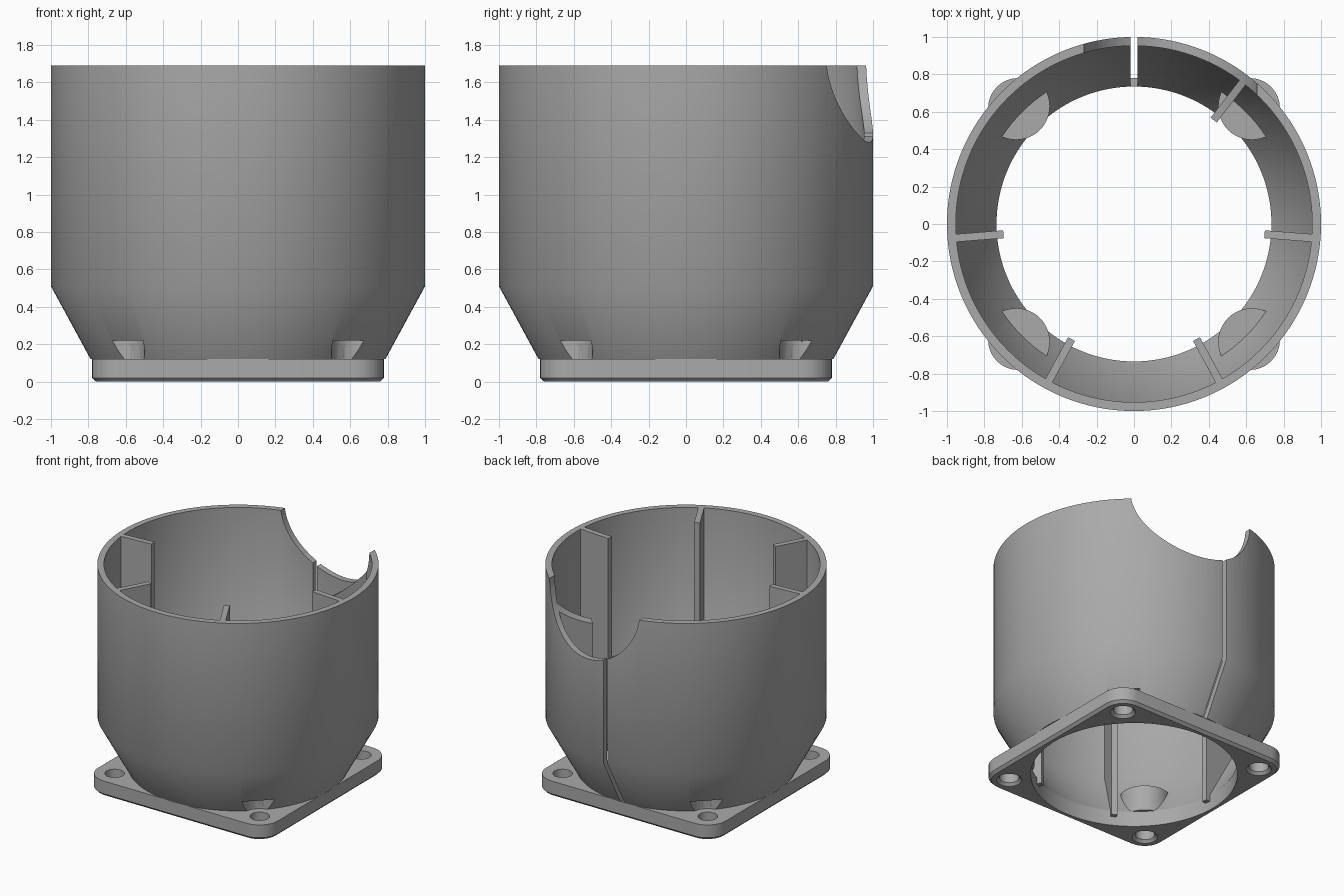
import bpy, bmesh, math
from mathutils import Matrix, Vector

old = bpy.data.objects.get("Cube")
if old:
    bpy.data.objects.remove(old)

HEIGHT, PLATE_TOP, SHOULDER = 1.69, 0.12, 0.51
BORE, SCREW = 0.735, 0.63

grey = bpy.data.materials.new("grey_plastic")
grey.use_nodes = True
grey.diffuse_color = (0.4, 0.4, 0.4, 1)
grey.node_tree.nodes["Principled BSDF"].inputs["Base Color"].default_value = (0.4, 0.4, 0.4, 1)


def circle(r, z, x=0, y=0, n=128):
    return [Vector((x + r * math.cos(math.tau * i / n), y + r * math.sin(math.tau * i / n), z))
            for i in range(n)]


def rounded_square(half, radius, z, steps=10):
    pts = []
    for k in range(4):
        cx = (half - radius) * (1 if k in (0, 3) else -1)
        cy = (half - radius) * (1 if k < 2 else -1)
        for i in range(steps + 1):
            a = math.pi / 2 * (k + i / steps)
            pts.append(Vector((cx + radius * math.cos(a), cy + radius * math.sin(a), z)))
    return pts


def loft(name, rings, closed=False):
    """Skin rings of equal length; cap the ends, or join last ring to first."""
    bm = bmesh.new()
    rows = [[bm.verts.new(p) for p in ring] for ring in rings]
    n = len(rows[0])
    pairs = list(zip(rows, rows[1:])) + ([(rows[-1], rows[0])] if closed else [])
    for lo, hi in pairs:
        for i in range(n):
            j = (i + 1) % n
            bm.faces.new((lo[i], lo[j], hi[j], hi[i]))
    if not closed:
        bm.faces.new(rows[0])
        bm.faces.new(rows[-1])
    bmesh.ops.recalc_face_normals(bm, faces=bm.faces)
    mesh = bpy.data.meshes.new(name)
    bm.to_mesh(mesh)
    bm.free()
    mesh.materials.append(grey)
    obj = bpy.data.objects.new(name, mesh)
    bpy.context.collection.objects.link(obj)
    return obj


def boolean(obj, cutters, operation="DIFFERENCE"):
    for c in cutters:
        m = obj.modifiers.new("cut", "BOOLEAN")
        m.object, m.operation, m.solver = c, operation, "EXACT"
    bpy.context.view_layer.update()
    baked = bpy.data.meshes.new_from_object(obj.evaluated_get(bpy.context.evaluated_depsgraph_get()))
    obj.modifiers.clear()
    obj.data = baked


def finish(obj):
    obj.data.shade_smooth()
    obj.data.set_sharp_from_angle(angle=math.radians(35))


def box(name, x0, x1, y0, y1, z0, z1):
    return loft(name, [[Vector((x, y, z)) for x, y in ((x0, y0), (x1, y0), (x1, y1), (x0, y1))]
                       for z in (z0, z1)])


corners = [(sx * SCREW, sy * SCREW) for sx in (-1, 1) for sy in (-1, 1)]

# Cutters: cable notch, back slit, screw pockets
notch = loft("notch_cutter", [[Vector((p.x + 0.195, y, p.y + 1.745)) for p in circle(0.466, 0, n=96)]
                              for y in (0.3, 1.3)])
slit = box("slit_cutter", -0.018, 0.018, 0.5, 1.3, PLATE_TOP - 0.01, 2)
pockets = [loft("pocket_cutter", [circle(0.13, z, x, y, 40) for z in (0.08, 0.22)])
           for x, y in corners]
cutters = [notch, slit] + pockets

# Cup wall: tapered foot and straight barrel
cup = loft("cup_wall", [circle(r, z) for r, z in (
    (0.788, PLATE_TOP), (1, SHOULDER), (1, HEIGHT),
    (0.953, HEIGHT), (0.953, SHOULDER), (BORE, PLATE_TOP))], closed=True)
boolean(cup, [notch, slit] + pockets)
finish(cup)

# Base plate: rounded square, chamfered underneath, bored and drilled
plate = loft("base_plate", [rounded_square(0.78 - c, 0.16 - c, z)
                            for c, z in ((0.02, 0), (0, 0.02), (0, PLATE_TOP))])
drills = [loft("bore_cutter", [circle(BORE, z) for z in (-0.1, 0.3)])]
for x, y in corners:
    drills.append(loft("screw_hole_cutter", [circle(r, z, x, y, 32) for r, z in (
        (0.11, -0.02), (0.07, 0.02), (0.07, 0.3))]))
boolean(plate, drills)
finish(plate)

# Screw pocket covers bulging inside the foot
limit = loft("cover_limit", [circle(r, z) for r, z in ((0.762, 0.1), (0.762, PLATE_TOP), (0.975, SHOULDER))])
for (x, y), pocket in zip(corners, pockets):
    side = ("back" if y > 0 else "front") + ("_left" if x > 0 else "_right")
    cover = loft("screw_cover_" + side, [circle(0.18, z, x, y, 48) for z in (PLATE_TOP, 0.32)])
    boolean(cover, [limit], "INTERSECT")
    boolean(cover, [pocket])
    finish(cover)

# Inner ribs, evenly stepped around the front
rib_outline = ((0.7, 0.07), (0.737, 0.07), (0.745, PLATE_TOP), (0.96, SHOULDER),
               (0.96, HEIGHT), (0.7, HEIGHT))
for k, step in enumerate((-1.5, -0.5, 0.5, 1.5, 2.5)):
    rib = loft(f"inner_rib_{k + 1}", [[Vector((r, t, z)) for r, z in rib_outline]
                                      for t in (-0.021, 0.021)])
    rib.data.transform(Matrix.Rotation(math.radians(-90 + 57 * step), 4, "Z"))
    if step > 2:
        boolean(rib, [notch])

# Remove the cutters
for c in cutters + drills + [limit]:
    bpy.data.objects.remove(c)
